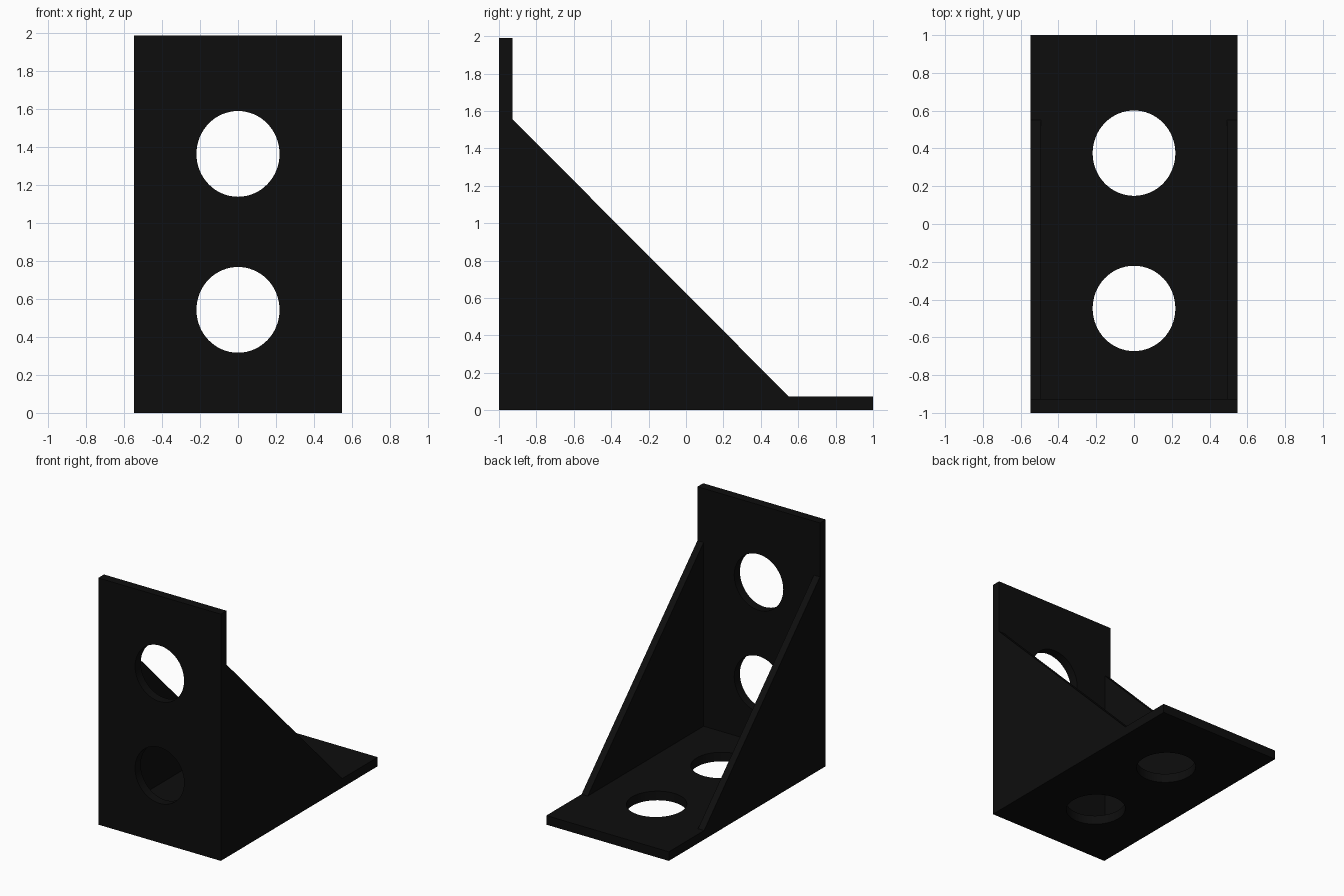
import bpy, bmesh, math
from mathutils import Matrix

if "Cube" in bpy.data.objects:
    bpy.data.objects.remove(bpy.data.objects["Cube"])

W, H, T = 0.547, 1.99, 0.073      # half width, height, plate thickness
GUSSET = 0.055                    # gusset thickness

black = bpy.data.materials.new("matte black")
black.diffuse_color = (0.004, 0.004, 0.004, 1)
black.use_nodes = True
black.node_tree.nodes["Principled BSDF"].inputs["Base Color"].default_value = black.diffuse_color


def prism(name, profile, x0, x1):
    """Extrude a (y, z) profile along x."""
    bm = bmesh.new()
    face = bm.faces.new([bm.verts.new((x0, y, z)) for y, z in profile])
    ext = bmesh.ops.extrude_face_region(bm, geom=[face])["geom"]
    bmesh.ops.translate(bm, vec=(x1 - x0, 0, 0),
                        verts=[v for v in ext if isinstance(v, bmesh.types.BMVert)])
    bmesh.ops.recalc_face_normals(bm, faces=bm.faces)
    return finish(name, bm)


def finish(name, bm):
    mesh = bpy.data.meshes.new(name)
    bm.to_mesh(mesh)
    bm.free()
    mesh.materials.append(black)
    ob = bpy.data.objects.new(name, mesh)
    bpy.context.collection.objects.link(ob)
    return ob


def cut_hole(target, centre, upright):
    """Cut a slightly oval hole through one plate."""
    bm = bmesh.new()
    bmesh.ops.create_cone(bm, cap_ends=True, segments=64,
                          radius1=1, radius2=1, depth=0.2)
    bmesh.ops.scale(bm, vec=(0.219, 0.226, 1), verts=bm.verts)
    turn = Matrix.Rotation(math.pi / 2 if upright else 0, 4, "X")
    bmesh.ops.transform(bm, matrix=Matrix.Translation(centre) @ turn, verts=bm.verts)
    cutter = finish("hole_cutter", bm)
    cutter.hide_render = True
    mod = target.modifiers.new("hole", "BOOLEAN")
    mod.operation = "DIFFERENCE"
    mod.solver = "EXACT"
    mod.object = cutter
    bpy.context.view_layer.objects.active = target
    bpy.ops.object.modifier_apply(modifier=mod.name)
    bpy.data.objects.remove(cutter)


# L-shaped body: upright plate and base plate
plates = prism("angle_plates", [(-1, 0), (1, 0), (1, T), (-1 + T, T),
                                (-1 + T, H), (-1, H)], -W, W)
for z in (0.543, 1.365):
    cut_hole(plates, (0, -1 + T / 2, z), True)
for y in (-0.447, 0.375):
    cut_hole(plates, (0, y, T / 2), False)

# Triangular side gussets
triangle = [(-1 + T, T), (0.55, T), (-1 + T, 1.555)]
prism("left_gusset", triangle, -W, -W + GUSSET)
prism("right_gusset", triangle, W - GUSSET, W)

# Smooth hole walls, sharp plate edges
bpy.ops.object.select_all(action="DESELECT")
plates.select_set(True)
bpy.context.view_layer.objects.active = plates
bpy.ops.object.shade_smooth_by_angle(angle=math.radians(30))
